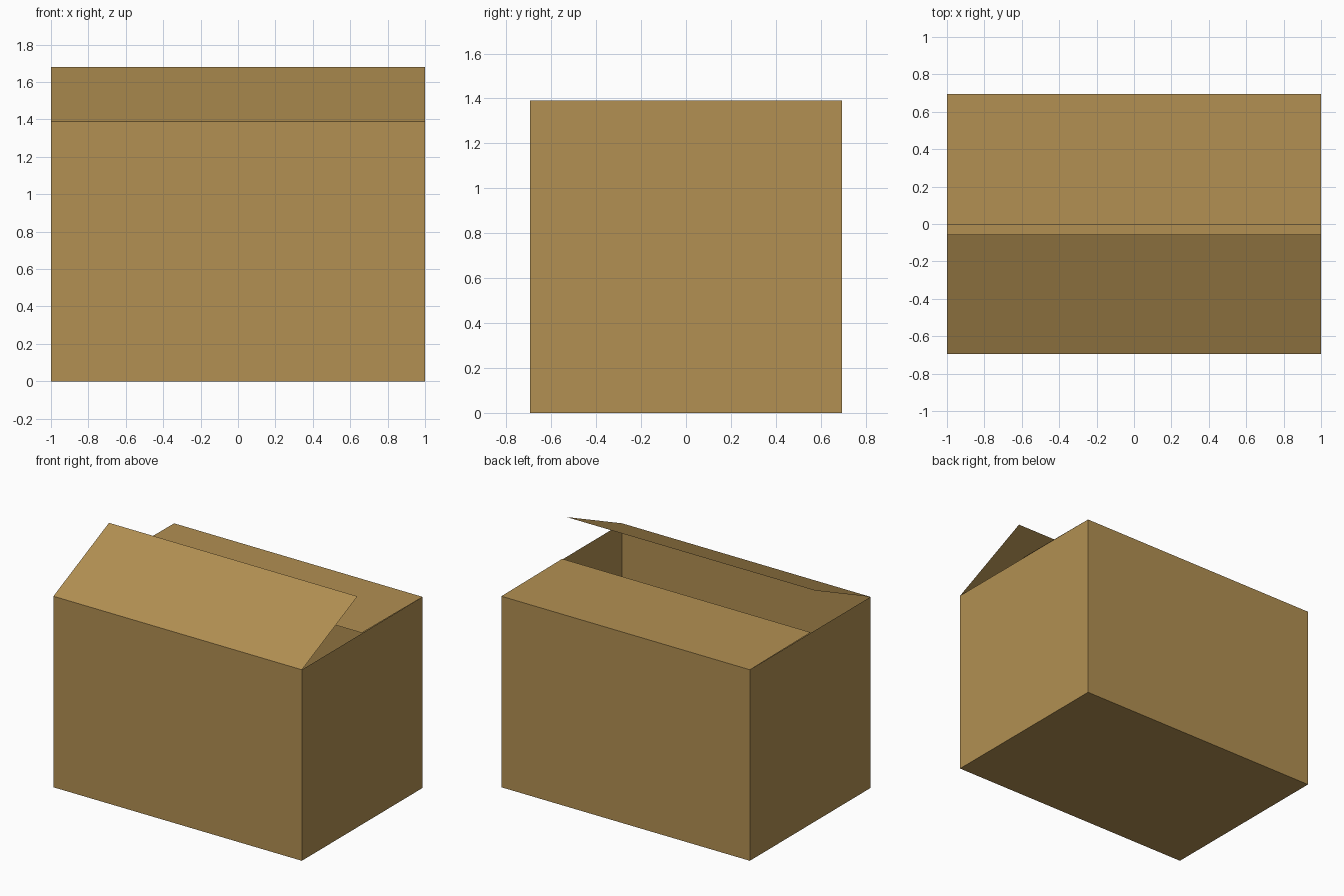
import bpy
import bmesh
from mathutils import Vector

cube = bpy.data.objects.get("Cube")
if cube:
    bpy.data.objects.remove(cube, do_unlink=True)

HALF_X, HALF_Y, HEIGHT = 1.0, 0.694, 1.39

# Cardboard colour
card = bpy.data.materials.new("cardboard_brown")
card.use_nodes = True
colour = (0.445, 0.278, 0.084, 1.0)
card.diffuse_color = colour
bsdf = next(n for n in card.node_tree.nodes if n.type == "BSDF_PRINCIPLED")
bsdf.inputs["Base Color"].default_value = colour
bsdf.inputs["Roughness"].default_value = 0.9


def add_object(name, bm):
    mesh = bpy.data.meshes.new(name)
    bm.to_mesh(mesh)
    bm.free()
    mesh.materials.append(card)
    obj = bpy.data.objects.new(name, mesh)
    bpy.context.collection.objects.link(obj)
    return obj


def add_flap(name, hinge, edge):
    """Thin sheet spanning the box width between two (y, z) lines."""
    bm = bmesh.new()
    corners = [(-HALF_X, *hinge), (HALF_X, *hinge), (HALF_X, *edge), (-HALF_X, *edge)]
    face = bm.faces.new([bm.verts.new(c) for c in corners])
    face.normal_update()
    if face.normal.z < 0:
        face.normal_flip()
    add_object(name, bm)


# Open-topped carton: floor and four thin walls
bm = bmesh.new()
bmesh.ops.create_cube(bm, size=1.0)
bmesh.ops.scale(bm, vec=Vector((2 * HALF_X, 2 * HALF_Y, HEIGHT)), verts=bm.verts)
bmesh.ops.translate(bm, vec=Vector((0, 0, HEIGHT / 2)), verts=bm.verts)
top = [f for f in bm.faces if f.normal.z > 0.5]
bmesh.ops.delete(bm, geom=top, context="FACES_ONLY")
add_object("carton_body", bm)

# Front flap stands half open, back flap lies flat
add_flap("front_flap", (-HALF_Y, HEIGHT), (-0.055, 1.68))
add_flap("back_flap", (HALF_Y, HEIGHT), (-0.005, HEIGHT + 0.005))
